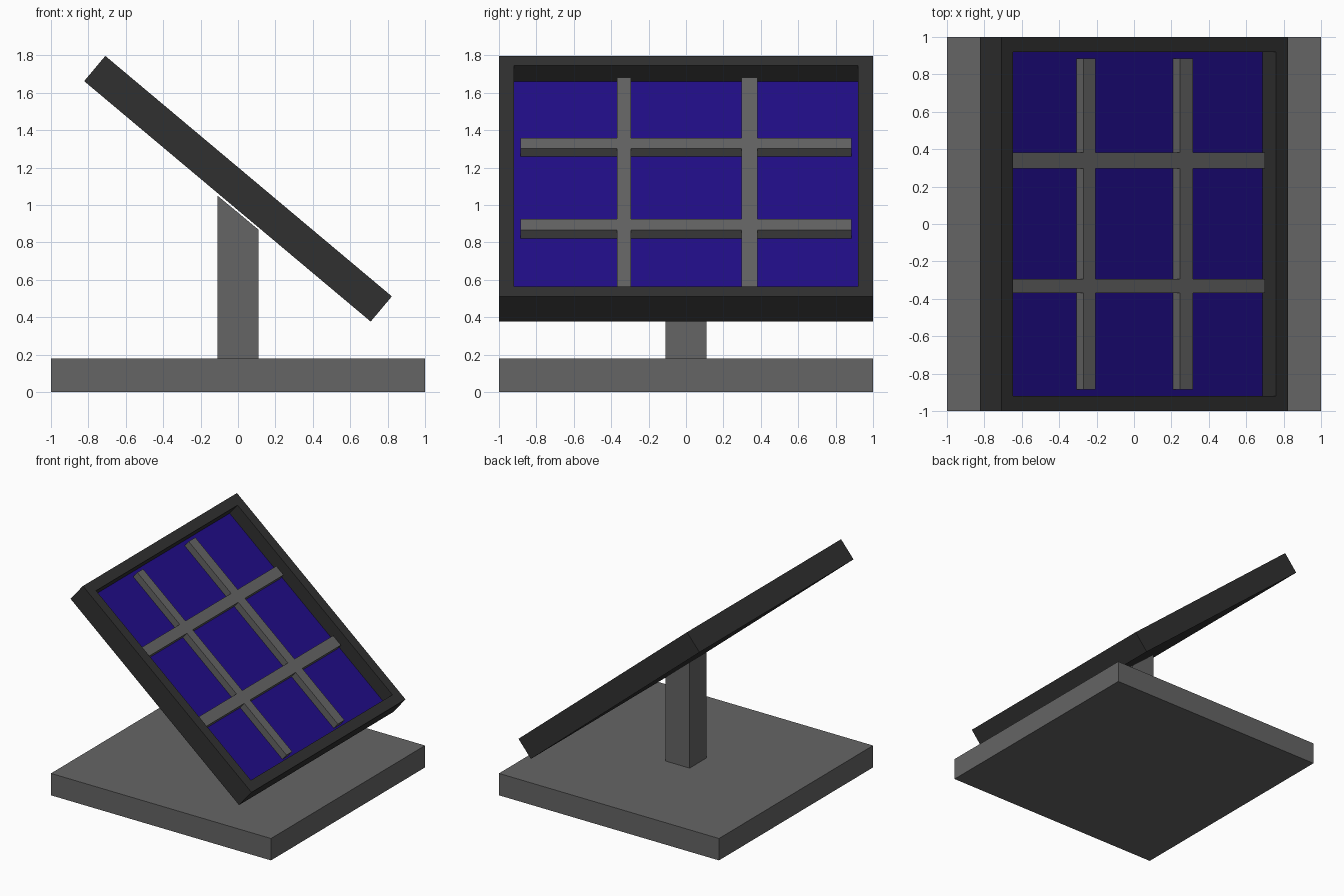
import bpy, bmesh, math
from mathutils import Matrix, Vector

if "Cube" in bpy.data.objects:
    bpy.data.objects.remove(bpy.data.objects["Cube"])

# Panel frame of reference: local x runs down the slope, local z is the panel normal
TILT = Matrix.Translation((0, 0, 1.087)) @ Matrix.Rotation(math.radians(40), 4, 'Y')


def material(name, rgb):
    m = bpy.data.materials.new(name)
    m.diffuse_color = (*rgb, 1)
    m.use_nodes = True
    m.node_tree.nodes["Principled BSDF"].inputs["Base Color"].default_value = m.diffuse_color
    return m


metal = material("grey_metal", (0.13, 0.13, 0.13))
dark = material("dark_frame", (0.03, 0.03, 0.03))
blue = material("blue_cells", (0.015, 0.004, 0.25))


def finish(name, bm, mats, matrix=Matrix()):
    bmesh.ops.recalc_face_normals(bm, faces=bm.faces)
    me = bpy.data.meshes.new(name)
    bm.to_mesh(me)
    bm.free()
    for m in mats:
        me.materials.append(m)
    ob = bpy.data.objects.new(name, me)
    ob.matrix_world = matrix
    bpy.context.collection.objects.link(ob)
    return ob


def box(size, centre):
    bm = bmesh.new()
    bmesh.ops.create_cube(bm, size=1, matrix=Matrix.Translation(centre) @ Matrix.Diagonal((*size, 1)))
    return bm


# Base slab
finish("base", box((2, 2, 0.18), (0, 0, 0.09)), [metal])

# Post with its top cut to the panel slope
bm = box((0.22, 0.22, 0.82), (0, 0, 0.59))
for v in bm.verts:
    if v.co.z > 0.5:
        v.co.z = 0.959 - 0.83 * v.co.x
finish("post", bm, [metal])

# Panel tray: box with a recessed floor carrying the blue cells
bm = box((2, 2, 0.176), (0, 0, 0))
bm.normal_update()
top = max(bm.faces, key=lambda f: f.normal.z)
bmesh.ops.inset_region(bm, faces=[top], thickness=0.115)
rim = list(top.verts)
floor = bmesh.ops.extrude_discrete_faces(bm, faces=[top])["faces"][0]
for v in floor.verts:
    v.co.z -= 0.112
floor.material_index = 1
finish("panel_tray", bm, [dark, blue], TILT)

# Lattice: crossing bars as one clean mesh, raised from the tray floor
us = [-0.885, -0.382, -0.296, 0.292, 0.384, 0.885]
vs = [-0.885, -0.37, -0.295, 0.297, 0.383, 0.885]
bm = bmesh.new()
grid = [[bm.verts.new((u, v, -0.024)) for v in vs] for u in us]
for i in range(5):
    for j in range(5):
        if i % 2 or j % 2:
            bm.faces.new((grid[i][j], grid[i + 1][j], grid[i + 1][j + 1], grid[i][j + 1]))
bmesh.ops.delete(bm, geom=[v for v in bm.verts if not v.link_faces], context='VERTS')
raised = bmesh.ops.extrude_face_region(bm, geom=bm.faces[:], use_keep_orig=True)["geom"]
for g in raised:
    if isinstance(g, bmesh.types.BMVert):
        g.co.z = 0.034
finish("grid_bars", bm, [metal], TILT)
